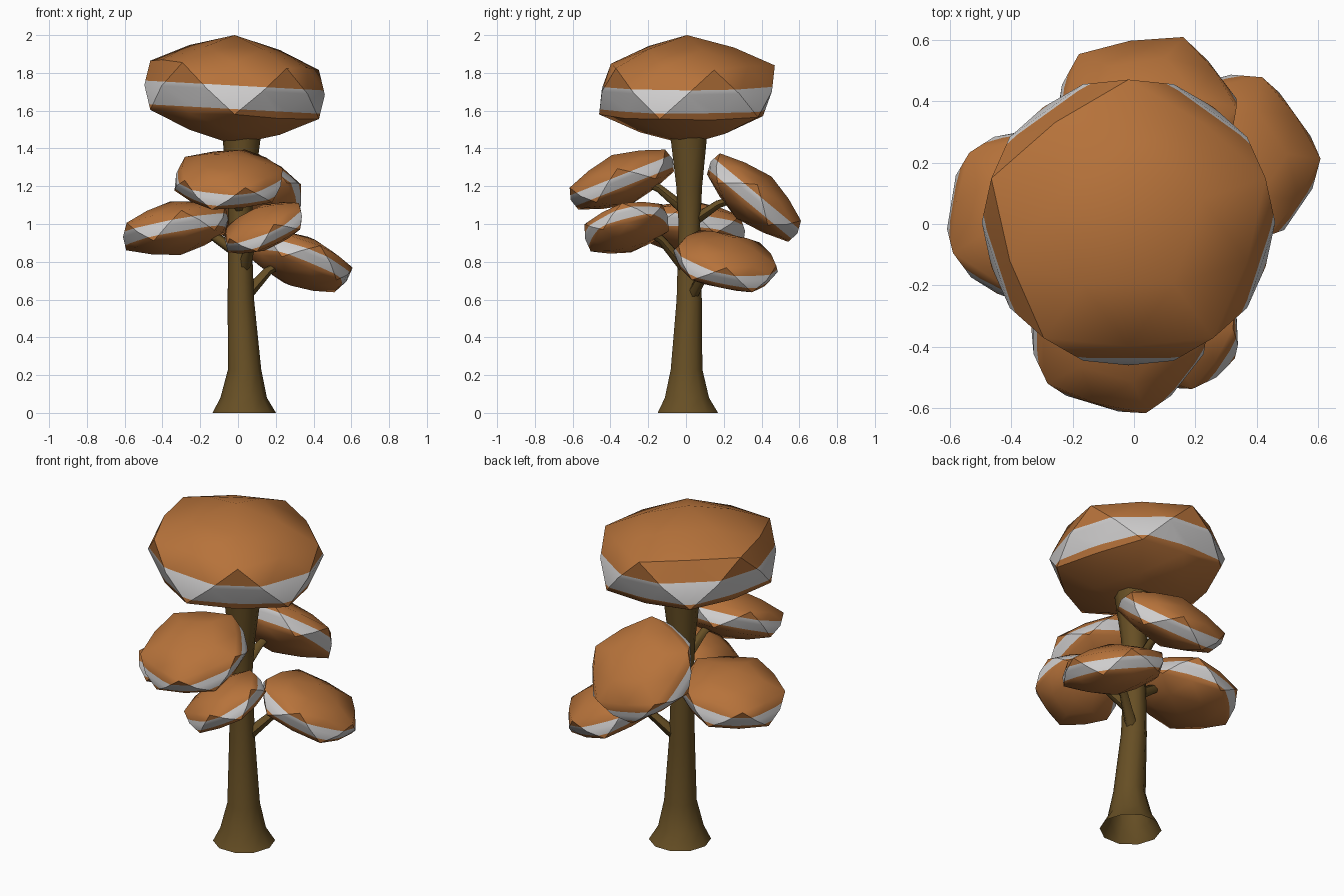
import bpy, bmesh, math
from mathutils import Vector, Matrix

if "Cube" in bpy.data.objects:
    bpy.data.objects.remove(bpy.data.objects["Cube"])


def material(name, rgb):
    m = bpy.data.materials.new(name)
    m.diffuse_color = (*rgb, 1)
    m.use_nodes = True
    m.node_tree.nodes["Principled BSDF"].inputs["Base Color"].default_value = m.diffuse_color
    return m


ORANGE = material("leaf orange", (0.47, 0.17, 0.043))
WHITE = material("stripe white", (0.62, 0.61, 0.61))
BROWN = material("bark brown", (0.135, 0.078, 0.018))


def finish(bm, name, mats, angle):
    bmesh.ops.recalc_face_normals(bm, faces=bm.faces)
    me = bpy.data.meshes.new(name)
    bm.to_mesh(me)
    bm.free()
    ob = bpy.data.objects.new(name, me)
    bpy.context.collection.objects.link(ob)
    for m in mats:
        me.materials.append(m)
    bpy.ops.object.select_all(action='DESELECT')
    ob.select_set(True)
    bpy.context.view_layer.objects.active = ob
    bpy.ops.object.shade_smooth_by_angle(angle=math.radians(angle))
    return ob


def canopy(name, matrix, bulge, low, high):
    """Squashed icosahedron with slightly bulged edges and a white band."""
    bm = bmesh.new()
    bmesh.ops.create_icosphere(bm, subdivisions=2, radius=1)
    for v in bm.verts:
        if len(v.link_edges) == 6:            # edge midpoints sit lower
            v.co *= bulge
    for h in (low, high):
        bmesh.ops.bisect_plane(bm, geom=bm.verts[:] + bm.edges[:] + bm.faces[:],
                               plane_co=(0, 0, h), plane_no=(0, 0, 1))
    for f in bm.faces:
        f.material_index = int(low < f.calc_center_median().z < high)
    bm.transform(matrix)
    finish(bm, name, (ORANGE, WHITE), 40)


def tube(name, rings, sides, angle=40):
    """Loft through (x, y, z, radius) rings; ends stay open."""
    bm = bmesh.new()
    pts = [Vector(r[:3]) for r in rings]
    loops = []
    for i, r in enumerate(rings):
        d = pts[min(i + 1, len(pts) - 1)] - pts[max(i - 1, 0)]
        q = Vector((0, 0, 1)).rotation_difference(d)
        if sides == 10:                       # trunk rings stay level
            q.identity()
        loops.append([bm.verts.new(pts[i] + q @ Vector((
            r[3] * math.cos(math.tau * k / sides),
            r[3] * math.sin(math.tau * k / sides), 0))) for k in range(sides)])
    for a, b in zip(loops, loops[1:]):
        for k in range(sides):
            n = (k + 1) % sides
            bm.faces.new((a[k], a[n], b[n], b[k]))
    finish(bm, name, (BROWN,), angle)


# Trunk: flared foot, narrow waist, widening under the crown
tube("trunk", [(0.033, 0.01, 0, 0.168), (0.03, 0.005, 0.08, 0.123),
               (0.035, 0.003, 0.23, 0.088), (0.015, 0.017, 0.6, 0.07),
               (0.01, 0.018, 1.0, 0.06), (0.014, 0.017, 1.2, 0.072),
               (0.02, 0.014, 1.5, 0.106)], 10)

# Crown: large cap, left side a little higher
tilt = Matrix.Identity(4)
tilt[2][0] = -0.055
canopy("crown", Matrix.Translation((-0.018, 0.005, 1.71)) @ tilt
       @ Matrix.Diagonal((0.525, 0.52, 0.29, 1))
       @ Matrix.Rotation(math.radians(18), 4, 'Z'), 0.91, -0.35, 0.08)

# Side caps: centre, facing direction, radius, half thickness, turn, branch start
CAPS = [
    ("front_cap", (-0.05, -0.34, 1.235), (0, -0.37, 0.93), 0.32, 0.14, 0, (0.01, 0.0, 1.07)),
    ("back_cap", (0.04, 0.36, 1.14), (0, 0.64, 0.77), 0.33, 0.145, -6, (0.01, 0.03, 1.01)),
    ("left_cap", (-0.33, 0.03, 0.978), (-0.18, 0.08, 0.98), 0.315, 0.145, -9, (0.0, 0.02, 0.85)),
    ("right_cap", (0.325, 0.21, 0.803), (0.33, 0.2, 0.92), 0.31, 0.14, 0, (0.04, 0.03, 0.62)),
    ("front_right_cap", (0.135, -0.315, 0.98), (-0.38, -0.25, 0.89), 0.25, 0.115, 0, (0.03, 0.0, 0.76)),
]
for name, c, n, r, h, turn, start in CAPS:
    q = Vector((0, 0, 1)).rotation_difference(Vector(n).normalized())
    canopy(name, Matrix.Translation(c) @ q.to_matrix().to_4x4()
           @ Matrix.Diagonal((r, r, h, 1))
           @ Matrix.Rotation(math.radians(turn), 4, 'Z'), 0.91, -0.28, 0.17)
    # Branch: short bent twig rising from trunk into the cap
    s, e = Vector(start), Vector(c)
    mid = s.lerp(e, 0.42)
    mid.z = s.z + 0.72 * (e.z - s.z)
    end = s.lerp(e, 0.75)
    end.z = e.z
    tube(name.replace("cap", "branch"),
         [(*s, 0.034), (*mid, 0.024), (*end, 0.018)], 6, 60)
